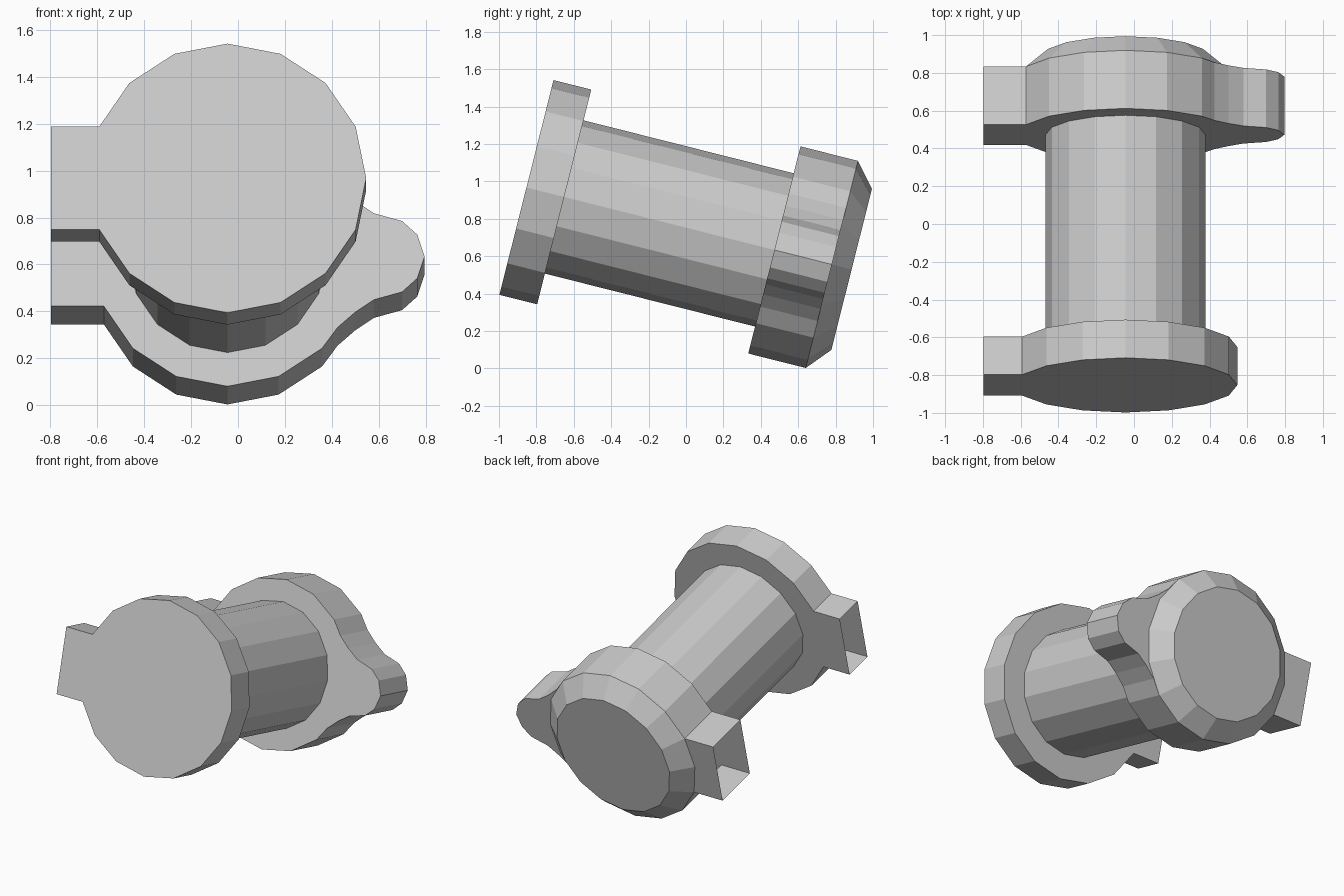
import bpy, bmesh
from math import sin, cos, radians

if "Cube" in bpy.data.objects:
    bpy.data.objects.remove(bpy.data.objects["Cube"])

CX = -0.045                 # barrel axis offset in x
TILT = radians(-14.15)      # whole spool leans down toward the back
ORIGIN = (0, -0.853, 0.968) # centre of the front face
TAB_X = -0.798


def arc(r, start, end):
    """Points of a 16-sided circle, clockwise, from start to end (in 22.5 degree steps)."""
    return [(CX + r * cos(radians(22.5 * i)), r * sin(radians(22.5 * i)))
            for i in range(start, end - 1, -1)]


def loft(name, sections, closed=True, cap_start=True, cap_end=True):
    """Skin (profile, depth) sections along the leaning axis."""
    bm = bmesh.new()
    rings = [[bm.verts.new((x, s, v)) for x, v in prof] for prof, s in sections]
    n = len(rings[0])
    for a, b in zip(rings, rings[1:]):
        for i in range(n if closed else n - 1):
            j = (i + 1) % n
            bm.faces.new((a[i], a[j], b[j], b[i]))
    if cap_start:
        bm.faces.new(rings[0])
    if cap_end:
        bm.faces.new(rings[-1][::-1])
    bmesh.ops.recalc_face_normals(bm, faces=bm.faces[:])
    me = bpy.data.meshes.new(name)
    bm.to_mesh(me)
    bm.free()
    ob = bpy.data.objects.new(name, me)
    ob.location = ORIGIN
    ob.rotation_euler.x = TILT
    bpy.context.collection.objects.link(ob)
    return ob


def with_tab(points):
    """Add the square side tab to a flange outline; its outer end stays open."""
    h = points[0][1]
    return [(TAB_X, h)] + points + [(TAB_X, -h)]


# Front flange: disc with side tab
front = with_tab(arc(0.592, 7, -7))
loft("front_flange", [(front, 0), (front, 0.208)], closed=False)

# Barrel between the flanges
barrel = arc(0.4225, 15, 0)
loft("barrel", [(barrel, 0.208), (barrel, 1.367)], cap_start=False, cap_end=False)

# Rear flange: disc with side tab and a rounded lug blended in on the right
R = 0.571
lug = [(0.425, 0.312), (0.50, 0.245), (0.58, 0.19), (0.70, 0.156), (0.765, 0.096)]
lug = lug + [(0.796, 0)] + [(x, -v) for x, v in reversed(lug)]
rear = with_tab(arc(R, 7, 2) + lug + arc(R, -2, -7))
loft("rear_flange", [(rear, 1.367), (rear, 1.684)], closed=False)

# Bevelled end cap behind the rear flange
loft("rear_cap", [(arc(R, 15, 0), 1.684), (arc(0.444, 15, 0), 1.793)], cap_start=False)
